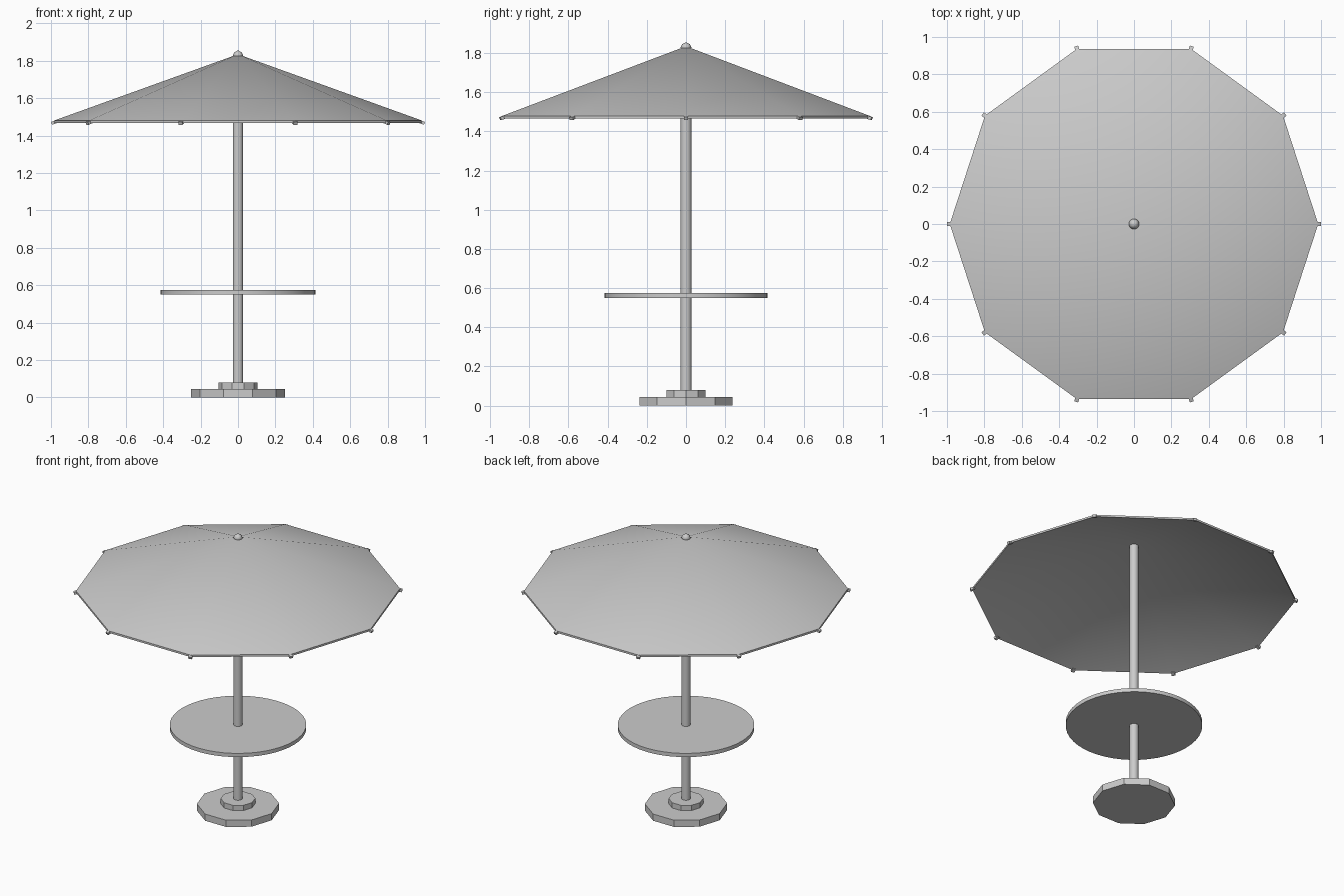
import bpy, bmesh, math
from mathutils import Matrix

old = bpy.data.objects.get("Cube")
if old:
    bpy.data.objects.remove(old, do_unlink=True)

grey = bpy.data.materials.new("plain grey")
grey.use_nodes = True
COLOUR = (0.6, 0.6, 0.6, 1)
grey.diffuse_color = COLOUR
grey.node_tree.nodes["Principled BSDF"].inputs["Base Color"].default_value = COLOUR


def finish(name, bm, angle=30):
    bmesh.ops.recalc_face_normals(bm, faces=bm.faces)
    mesh = bpy.data.meshes.new(name)
    bm.to_mesh(mesh)
    bm.free()
    obj = bpy.data.objects.new(name, mesh)
    bpy.context.collection.objects.link(obj)
    mesh.materials.append(grey)
    bpy.ops.object.select_all(action="DESELECT")
    obj.select_set(True)
    bpy.context.view_layer.objects.active = obj
    bpy.ops.object.shade_smooth_by_angle(angle=math.radians(angle))
    return obj


def disc(name, radius, bottom, top, sides):
    bm = bmesh.new()
    turn = Matrix.Translation((0, 0, (bottom + top) / 2))
    bmesh.ops.create_cone(bm, cap_ends=True, segments=sides, radius1=radius,
                          radius2=radius, depth=top - bottom, matrix=turn)
    # turn so that a corner lies on the x axis
    corner = max(bm.verts, key=lambda v: v.co.x).co
    bmesh.ops.rotate(bm, verts=bm.verts, cent=(0, 0, 0),
                     matrix=Matrix.Rotation(-math.atan2(corner.y, corner.x), 3, "Z"))
    return finish(name, bm)


def lathe(name, profile, sides, angle=30):
    # spin an (r, z) profile that starts and ends on the axis
    bm = bmesh.new()
    verts = [bm.verts.new((r, 0, z)) for r, z in profile]
    edges = [bm.edges.new(pair) for pair in zip(verts, verts[1:])]
    bmesh.ops.spin(bm, geom=verts + edges, cent=(0, 0, 0), axis=(0, 0, 1),
                   angle=math.tau, steps=sides, use_merge=True)
    bmesh.ops.remove_doubles(bm, verts=bm.verts, dist=0.0005)
    return finish(name, bm, angle)


# Stepped foot, pole and table
disc("base_plate", 0.25, 0, 0.045, 10)
disc("base_collar", 0.105, 0.045, 0.08, 10)
disc("pole", 0.028, 0.08, 1.82, 16)
disc("table_top", 0.415, 0.55, 0.575, 48)

# Thin hollow ten-sided canopy
lathe("canopy", [(0, 1.835), (0.985, 1.48), (0.985, 1.467), (0, 1.82)], 10)

# Rounded knob on the peak
lathe("finial", [(0, 1.815), (0.024, 1.82), (0.028, 1.83), (0.019, 1.846), (0, 1.856)], 12, 60)

# Rib ends poking out at the canopy corners
bm = bmesh.new()
slope = math.atan2(0.355, 0.985)
for i in range(10):
    place = (Matrix.Rotation(math.tau * i / 10, 4, "Z")
             @ Matrix.Translation((0.984, 0, 1.47))
             @ Matrix.Rotation(slope, 4, "Y")
             @ Matrix.Diagonal((0.028, 0.022, 0.016, 1)))
    bmesh.ops.create_cube(bm, size=1, matrix=place)
finish("rib_tips", bm)
